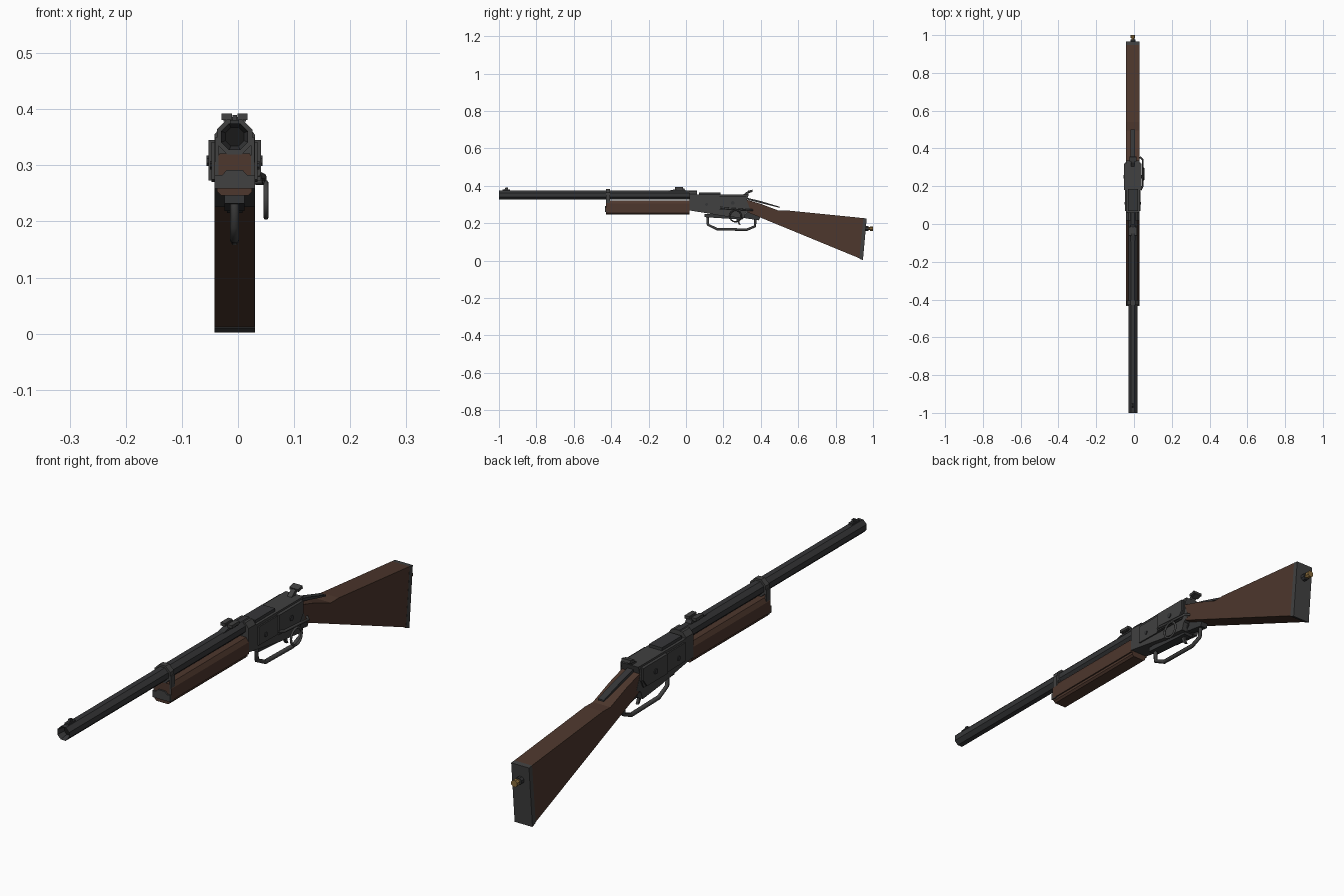
import bpy, bmesh
from math import pi, sin, cos
from mathutils import Vector

cube = bpy.data.objects.get("Cube")
if cube:
    bpy.data.objects.remove(cube)

CX = -0.006  # centre line of the body


def material(name, rgb, rough=0.6):
    m = bpy.data.materials.new(name)
    m.use_nodes = True
    m.diffuse_color = (*rgb, 1)
    b = m.node_tree.nodes["Principled BSDF"]
    b.inputs["Base Color"].default_value = (*rgb, 1)
    b.inputs["Roughness"].default_value = rough
    return m


WOOD = material("walnut wood", (0.075, 0.038, 0.026))
STEEL = material("grey steel", (0.052, 0.052, 0.052))
BLUED = material("dark blued steel", (0.036, 0.037, 0.039))
BLACK = material("black bore", (0.01, 0.01, 0.01))
BRASS = material("brass", (0.25, 0.15, 0.045))


def finish(name, bm, *mats):
    bmesh.ops.recalc_face_normals(bm, faces=bm.faces)
    me = bpy.data.meshes.new(name)
    bm.to_mesh(me)
    bm.free()
    for m in mats:
        me.materials.append(m)
    ob = bpy.data.objects.new(name, me)
    bpy.context.collection.objects.link(ob)
    return ob


def extrude(name, points, shift, mat):
    """Closed polygon swept along a straight vector."""
    bm = bmesh.new()
    face = bm.faces.new([bm.verts.new(p) for p in points])
    out = bmesh.ops.extrude_face_region(bm, geom=[face], use_keep_orig=True)
    verts = [v for v in out["geom"] if isinstance(v, bmesh.types.BMVert)]
    bmesh.ops.translate(bm, verts=verts, vec=shift)
    return finish(name, bm, mat)


def side(name, profile, half, mat, x=CX):
    """Side outline (y, z) given a width."""
    return extrude(name, [(x - half, y, z) for y, z in profile], Vector((2 * half, 0, 0)), mat)


def box(name, half, y, z, mat, x=CX):
    return side(name, [(y[0], z[0]), (y[1], z[0]), (y[1], z[1]), (y[0], z[1])], half, mat, x)


def section(name, profile, y0, y1, mat):
    """Symmetric cross-section (half x, z), listed bottom to top, swept along y."""
    pts = [(CX + x, y0, z) for x, z in profile]
    pts += [(CX - x, y0, z) for x, z in reversed(profile)]
    return extrude(name, pts, Vector((0, y1 - y0, 0)), mat)


def rod(name, centre, radius, length, axis, mat, sides=8):
    """Regular prism along x or y, flats up."""
    pts = []
    for i in range(sides):
        a = 2 * pi * (i + 0.5) / sides
        u, w = radius * cos(a), radius * sin(a)
        off = (u, 0, w) if axis == "y" else (0, u, w)
        pts.append(Vector(centre) + Vector(off))
    d = Vector((0, length, 0)) if axis == "y" else Vector((length, 0, 0))
    return extrude(name, pts, d, mat)


def wire(name, points, radius, mat, closed=False):
    cu = bpy.data.curves.new(name, "CURVE")
    cu.dimensions = "3D"
    cu.bevel_depth, cu.bevel_resolution, cu.use_fill_caps = radius, 1, True
    sp = cu.splines.new("POLY")
    sp.points.add(len(points) - 1)
    for p, co in zip(sp.points, points):
        p.co = (*co, 1)
    sp.use_cyclic_u = closed
    cu.materials.append(mat)
    ob = bpy.data.objects.new(name, cu)
    bpy.context.collection.objects.link(ob)
    return ob


# Octagonal barrel with a recessed bore
barrel = rod("barrel", (CX, -1, 0.351), 0.026, 1.06, "y", BLUED)
barrel.data.materials.append(BLACK)
bm = bmesh.new()
bm.from_mesh(barrel.data)
bm.faces.ensure_lookup_table()
muzzle = min(bm.faces, key=lambda f: f.calc_center_median().y)
bmesh.ops.inset_region(bm, faces=[muzzle], thickness=0.008)
bmesh.ops.translate(bm, verts=muzzle.verts, vec=(0, 0.03, 0))
muzzle.material_index = 1
bm.to_mesh(barrel.data)
bm.free()

# Sights and barrel band
box("front_sight_base", 0.008, (-0.98, -0.94), (0.37, 0.381), BLUED)
side("front_sight_blade", [(-0.972, 0.378), (-0.95, 0.378), (-0.953, 0.39), (-0.965, 0.39)], 0.004, BLUED)
rod("barrel_band", (CX, -0.428, 0.351), 0.034, 0.022, "y", STEEL)
for s in (-1, 1):
    box("band_strap", 0.003, (-0.428, -0.406), (0.27, 0.35), STEEL, CX + s * 0.032)
side("rear_sight_base", [(-0.1, 0.372), (0, 0.372), (-0.01, 0.385), (-0.06, 0.381)], 0.012, BLUED)
for s in (-1, 1):
    box("rear_sight_ear", 0.009, (-0.06, -0.015), (0.381, 0.392), STEEL, CX + s * 0.014)
box("rear_sight_bridge", 0.02, (-0.05, -0.02), (0.378, 0.386), STEEL)

# Fore-end
section("fore_end", [(0.024, 0.246), (0.031, 0.253), (0.031, 0.262), (0.036, 0.262),
                     (0.036, 0.305), (0.027, 0.321)], -0.428, 0.02, WOOD)
section("fore_end_cap", [(0.036, 0.259), (0.036, 0.283), (0.022, 0.283), (0.014, 0.292)], -0.434, -0.41, STEEL)

# Receiver
section("receiver_ring", [(0.036, 0.268), (0.036, 0.355), (0.022, 0.372)], 0.018, 0.06, STEEL)
side("receiver", [(0.02, 0.268), (0.13, 0.25), (0.2, 0.238), (0.31, 0.226), (0.32, 0.255),
                  (0.345, 0.27), (0.325, 0.32), (0.335, 0.352), (0.05, 0.352)], 0.036, STEEL)
side("receiver_side_plate", [(0.07, 0.275), (0.31, 0.27), (0.325, 0.3), (0.325, 0.342), (0.07, 0.342)],
     0.041, STEEL)
side("receiver_rear_plate", [(0.18, 0.273), (0.3, 0.273), (0.32, 0.3), (0.32, 0.345), (0.18, 0.345)],
     0.047, STEEL)
box("breech_cover", 0.026, (0.07, 0.185), (0.35, 0.363), BLUED)
rod("side_screw", (CX - 0.05, 0.25, 0.308), 0.01, 0.1, "x", BLUED)
rod("front_screw", (CX - 0.044, 0.11, 0.3), 0.008, 0.088, "x", BLUED)
side("lower_plate", [(0.1, 0.25), (0.1, 0.232), (0.3, 0.219), (0.325, 0.25)], 0.018, BLUED)

# Hammer and tang
side("hammer", [(0.29, 0.345), (0.33, 0.345), (0.335, 0.36), (0.357, 0.368), (0.355, 0.378),
                (0.325, 0.368), (0.305, 0.352)], 0.009, STEEL)
side("hammer_spur", [(0.332, 0.364), (0.357, 0.368), (0.355, 0.379), (0.33, 0.373)], 0.018, STEEL)
side("upper_tang", [(0.33, 0.325), (0.5, 0.282), (0.5, 0.288), (0.4, 0.318), (0.33, 0.335)], 0.012, BLUED)

# Loop lever and trigger
lever = [(0.115, 0.235), (0.117, 0.192), (0.165, 0.168), (0.325, 0.165), (0.368, 0.183), (0.372, 0.222)]
wire("loop_lever", [(CX, y, z) for y, z in lever], 0.008, STEEL)
side("trigger", [(0.265, 0.235), (0.285, 0.235), (0.284, 0.21), (0.292, 0.19), (0.283, 0.192), (0.272, 0.21)],
     0.005, STEEL)
side("lower_tang", [(0.3, 0.232), (0.32, 0.226), (0.39, 0.215), (0.4, 0.24), (0.33, 0.262)], 0.014, BLUED)

# Saddle bar and ring on the left side
bar = [(0.036, 0.18, 0.285), (0.046, 0.2, 0.28), (0.046, 0.34, 0.27), (0.03, 0.355, 0.27)]
wire("saddle_bar", bar, 0.005, STEEL)
ring = [(0.05, 0.265 + 0.031 * cos(pi * i / 8), 0.238 + 0.031 * sin(pi * i / 8)) for i in range(16)]
wire("saddle_ring", ring, 0.0045, STEEL, closed=True)

# Stock, butt plate and end knob
side("stock", [(0.325, 0.325), (0.4, 0.303), (0.495, 0.267), (0.54, 0.268), (0.948, 0.227),
               (0.928, 0.012), (0.33, 0.258)], 0.0355, WOOD)
side("butt_plate", [(0.948, 0.227), (0.966, 0.225), (0.946, 0.002), (0.927, 0.01)], 0.036, STEEL)
rod("knob_collar", (CX, 0.955, 0.171), 0.014, 0.022, "y", BLUED)
rod("knob_neck", (CX, 0.975, 0.171), 0.009, 0.015, "y", BRASS)
rod("knob_head", (CX, 0.985, 0.171), 0.013, 0.015, "y", BRASS)
